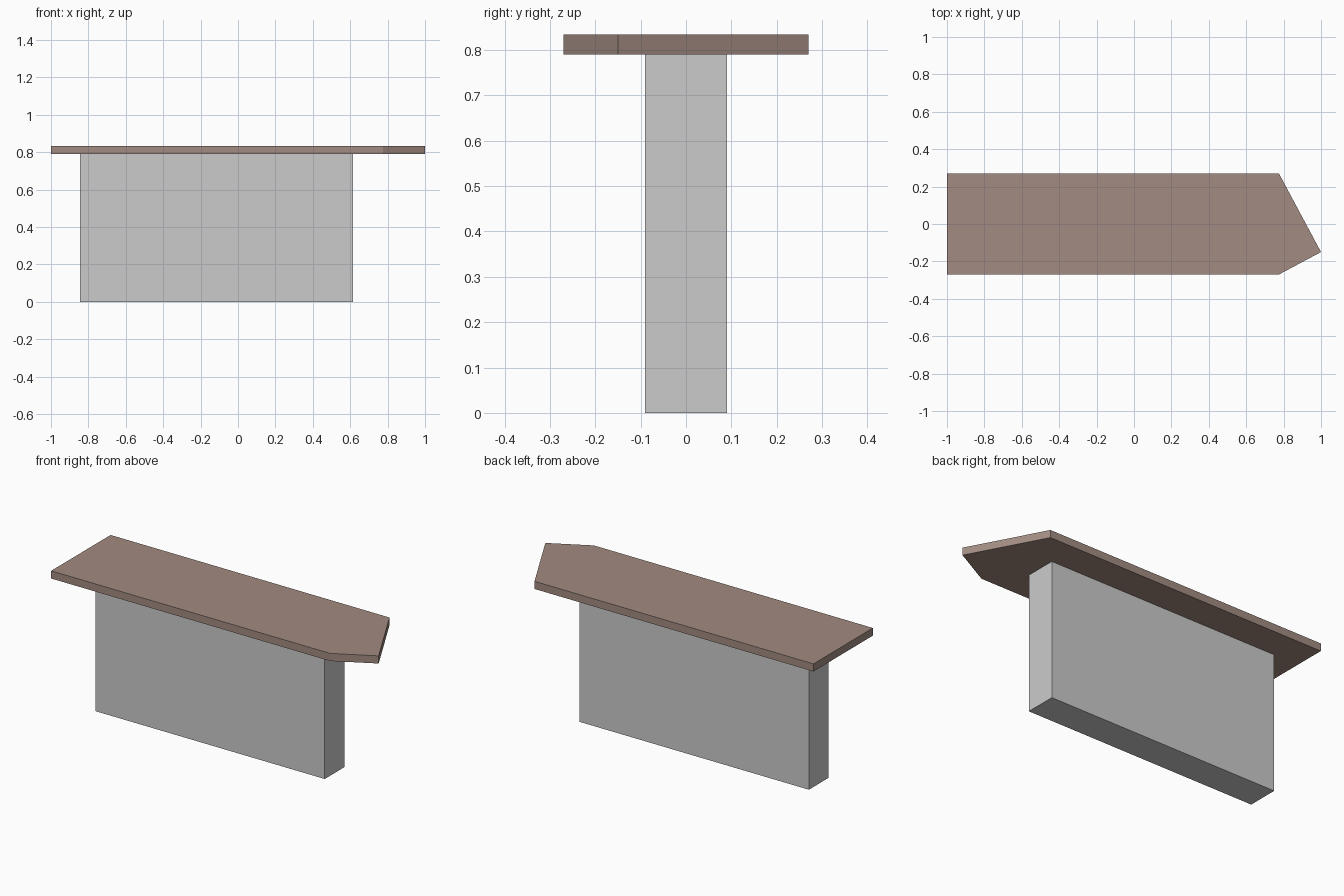
import bpy
import bmesh

cube = bpy.data.objects.get("Cube")
if cube:
    bpy.data.objects.remove(cube, do_unlink=True)


def make_material(name, color):
    mat = bpy.data.materials.new(name)
    mat.use_nodes = True
    mat.diffuse_color = color
    mat.node_tree.nodes["Principled BSDF"].inputs["Base Color"].default_value = color
    return mat


def extruded_slab(name, outline, bottom, top, mat):
    """Extrude a flat outline from bottom to top into a closed solid."""
    bm = bmesh.new()
    base = bm.faces.new([bm.verts.new((x, y, bottom)) for x, y in outline])
    result = bmesh.ops.extrude_face_region(bm, geom=[base], use_keep_orig=True)
    raised = [g for g in result["geom"] if isinstance(g, bmesh.types.BMVert)]
    bmesh.ops.translate(bm, verts=raised, vec=(0, 0, top - bottom))
    bmesh.ops.recalc_face_normals(bm, faces=bm.faces)
    mesh = bpy.data.meshes.new(name)
    bm.to_mesh(mesh)
    bm.free()
    mesh.materials.append(mat)
    obj = bpy.data.objects.new(name, mesh)
    bpy.context.collection.objects.link(obj)
    return obj


wood = make_material("brown_wood", (0.36, 0.26, 0.22, 1))
stone = make_material("pale_grey", (0.62, 0.65, 0.65, 1))

COUNTER_BOTTOM, COUNTER_TOP = 0.79, 0.834

# Upright wall carrying the counter
extruded_slab("support_wall",
              [(-0.845, -0.09), (0.615, -0.09), (0.615, 0.09), (-0.845, 0.09)],
              0, COUNTER_BOTTOM, stone)

# Counter with an off-centre pointed end
extruded_slab("counter_top",
              [(-1, -0.27), (0.775, -0.27), (1, -0.15), (0.775, 0.27), (-1, 0.27)],
              COUNTER_BOTTOM, COUNTER_TOP, wood)
